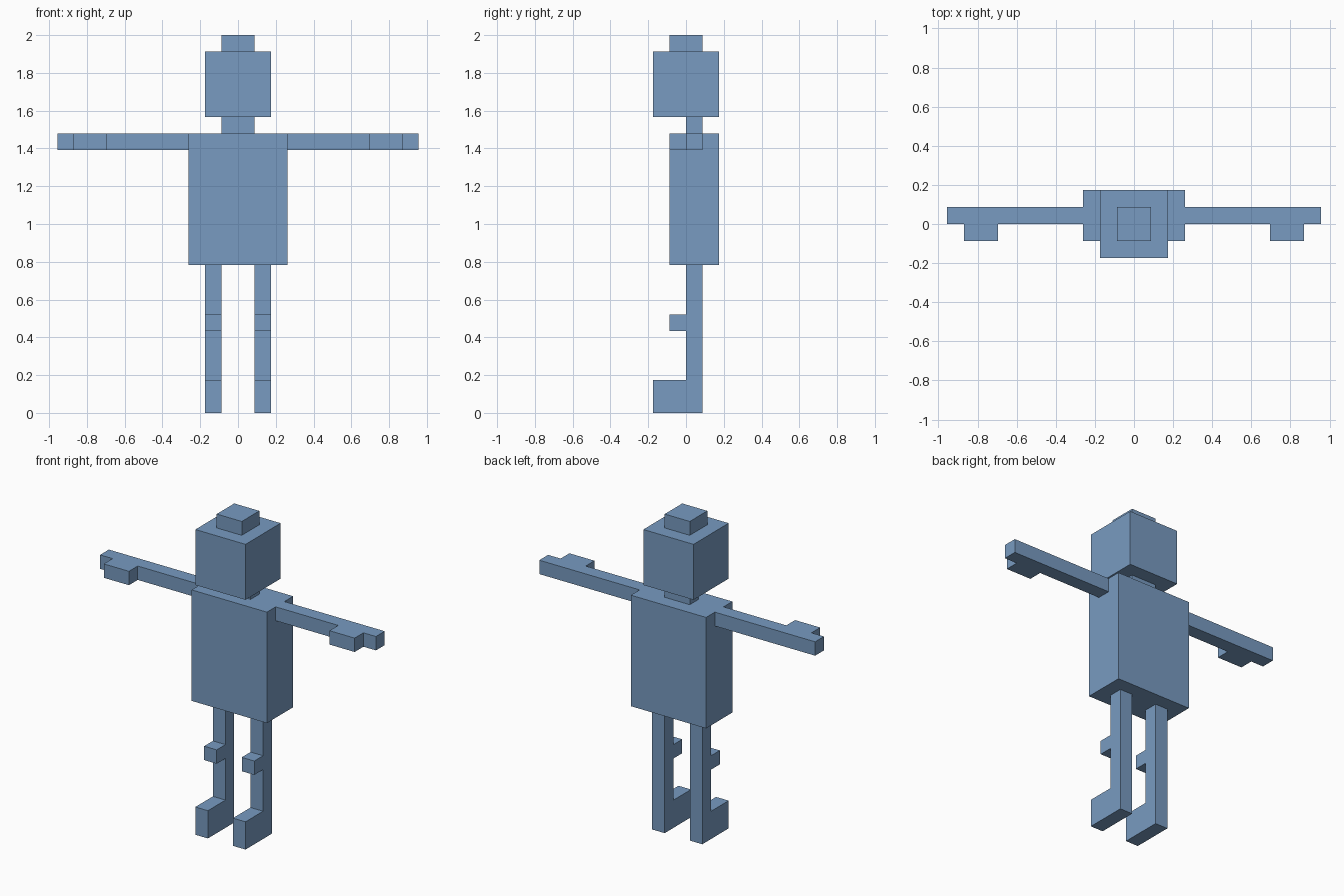
import bpy
import bmesh
from mathutils import Vector

if "Cube" in bpy.data.objects:
    bpy.data.objects.remove(bpy.data.objects["Cube"], do_unlink=True)

U = 2 / 23  # one block; the figure is 23 blocks tall

# Single flat colour
blue = bpy.data.materials.new("steel blue")
blue.use_nodes = True
COLOUR = (0.188, 0.328, 0.533, 1)
blue.diffuse_color = COLOUR
blue.node_tree.nodes["Principled BSDF"].inputs["Base Color"].default_value = COLOUR


def prism(name, outline, axis, start, end):
    """Extrude a flat outline (in blocks) along an axis from start to end."""
    def place(a, b):
        point = [a, b]
        point.insert(axis, start)
        return Vector(point) * U

    bm = bmesh.new()
    face = bm.faces.new([bm.verts.new(place(a, b)) for a, b in outline])
    extruded = bmesh.ops.extrude_face_region(bm, geom=[face])["geom"]
    shift = Vector((0, 0, 0))
    shift[axis] = (end - start) * U
    bmesh.ops.translate(bm, vec=shift,
                        verts=[g for g in extruded if isinstance(g, bmesh.types.BMVert)])
    bmesh.ops.recalc_face_normals(bm, faces=bm.faces)
    mesh = bpy.data.meshes.new(name)
    bm.to_mesh(mesh)
    bm.free()
    mesh.materials.append(blue)
    obj = bpy.data.objects.new(name, mesh)
    bpy.context.collection.objects.link(obj)
    return obj


def box(name, x, y, z):
    """Box from (low, high) ranges in blocks."""
    return prism(name, [(x[0], y[0]), (x[1], y[0]), (x[1], y[1]), (x[0], y[1])], 2, *z)


# Trunk and head
box("torso", (-3, 3), (-1, 2), (9, 17))
box("neck", (-1, 1), (0, 1), (17, 18))
box("head", (-2, 2), (-2, 2), (18, 22))
box("hat", (-1, 1), (-1, 1), (22, 23))

# Arm outline from above (x, y), with the hand jutting forward
ARM = [(3, 0), (8, 0), (8, -1), (10, -1), (10, 0), (11, 0), (11, 1), (3, 1)]
# Leg outline from the side (y, z), with foot and knee jutting forward
LEG = [(1, 0), (1, 9), (0, 9), (0, 6), (-1, 6), (-1, 5), (0, 5), (0, 2), (-2, 2), (-2, 0)]

for side, s in (("left", 1), ("right", -1)):
    prism(side + "_arm", [(s * x, y) for x, y in ARM], 2, 16, 17)
    prism(side + "_leg", LEG, 0, s * 1, s * 2)
